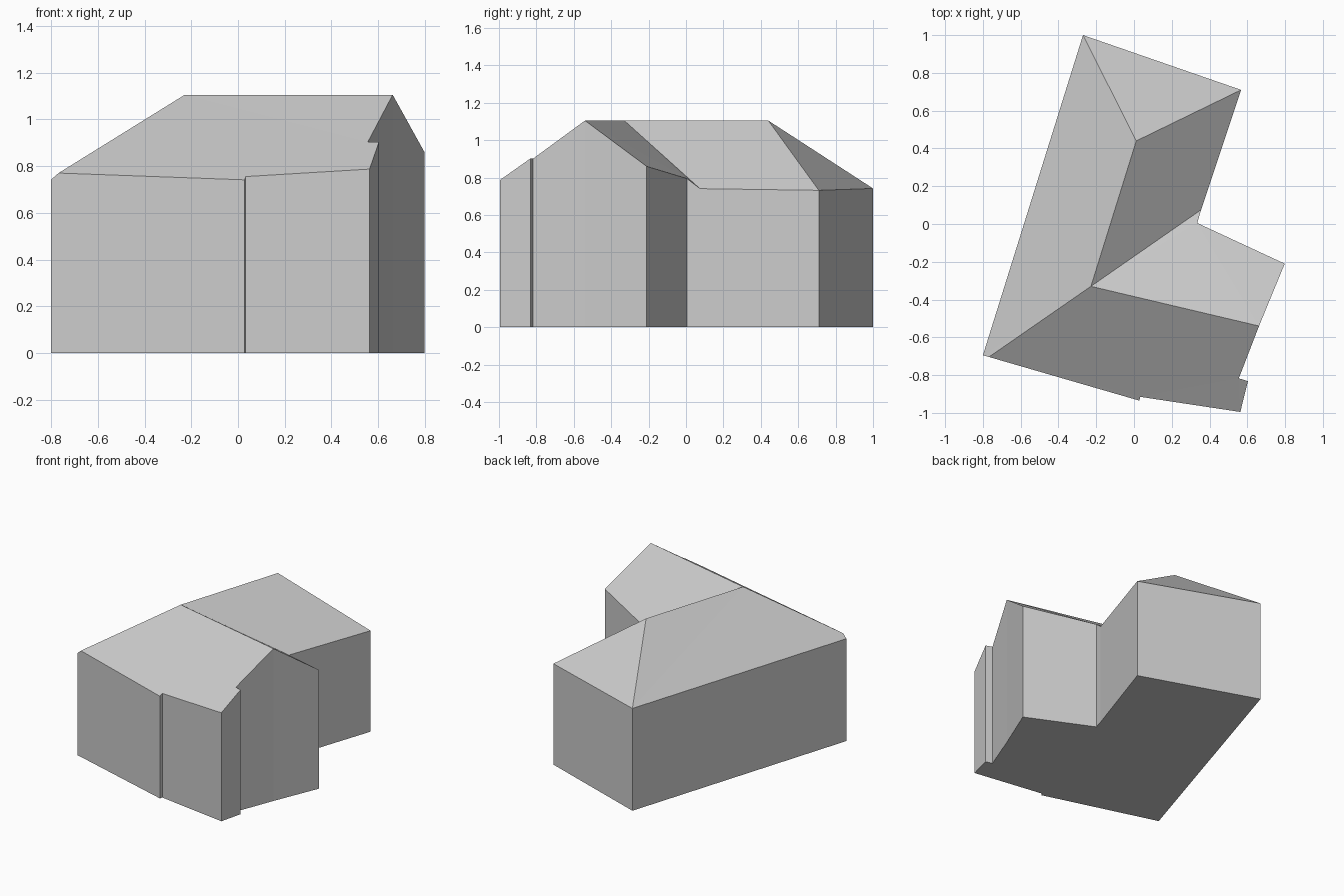
import bpy
import bmesh

cube = bpy.data.objects.get("Cube")
if cube:
    bpy.data.objects.remove(cube, do_unlink=True)

# One plain grey for walls and roof
grey = bpy.data.materials.new("plain_grey")
grey.use_nodes = True
colour = (0.6, 0.6, 0.6, 1.0)
grey.diffuse_color = colour
grey.node_tree.nodes["Principled BSDF"].inputs["Base Color"].default_value = colour

# Eaves corners, counter-clockwise, with the wall height at each
eaves = {
    "west_corner": (-0.80, -0.695, 0.742),
    "hip_foot": (-0.768, -0.704, 0.77),
    "jog_outer": (0.028, -0.935, 0.741),
    "jog_inner": (0.033, -0.915, 0.755),
    "front_corner": (0.563, -0.995, 0.787),
    "porch_outer": (0.603, -0.832, 0.902),
    "porch_inner": (0.555, -0.817, 0.902),
    "gable_peak": (0.662, -0.54, 1.105),
    "gable_corner": (0.798, -0.21, 0.86),
    "inner_corner": (0.335, 0.005, 0.795),
    "valley_foot": (0.355, 0.075, 0.741),
    "back_right": (0.567, 0.71, 0.732),
    "back_left": (-0.27, 1.0, 0.742),
}
# Ridge ends
ridge = {
    "ridge_joint": (-0.228, -0.33, 1.105),
    "ridge_back": (0.012, 0.44, 1.105),
}
points = {**eaves, **ridge}


def make_object(name, faces):
    """Build a flat-shaded mesh from lists of corner positions."""
    bm = bmesh.new()
    for face in faces:
        bm.faces.new([bm.verts.new(co) for co in face])
    bmesh.ops.remove_doubles(bm, verts=bm.verts, dist=0.0001)
    # Slightly twisted roof planes need explicit triangles
    bmesh.ops.triangulate(bm, faces=[f for f in bm.faces if len(f.verts) > 4])
    mesh = bpy.data.meshes.new(name)
    bm.to_mesh(mesh)
    bm.free()
    mesh.materials.append(grey)
    obj = bpy.data.objects.new(name, mesh)
    bpy.context.collection.objects.link(obj)
    return obj


def ground(co):
    return (co[0], co[1], 0.0)


# Walls rise from the footprint to the eaves, closed by a floor
outline = list(eaves.values())
walls = [(ground(a), ground(b), b, a)
         for a, b in zip(outline, outline[1:] + outline[:1])]
make_object("walls", walls)
make_object("floor", [[ground(co) for co in reversed(outline)]])

# Roof slopes share the ridge, hips and valley
slopes = {
    "west_roof": "west_corner hip_foot ridge_joint ridge_back back_left",
    "front_roof": "hip_foot jog_outer jog_inner front_corner porch_outer "
                  "porch_inner gable_peak ridge_joint",
    "wing_back_roof": "ridge_joint gable_peak gable_corner inner_corner valley_foot",
    "east_roof": "ridge_joint valley_foot back_right ridge_back",
    "back_hip_roof": "ridge_back back_right back_left",
}
for name, corners in slopes.items():
    make_object(name, [[points[c] for c in corners.split()]])
